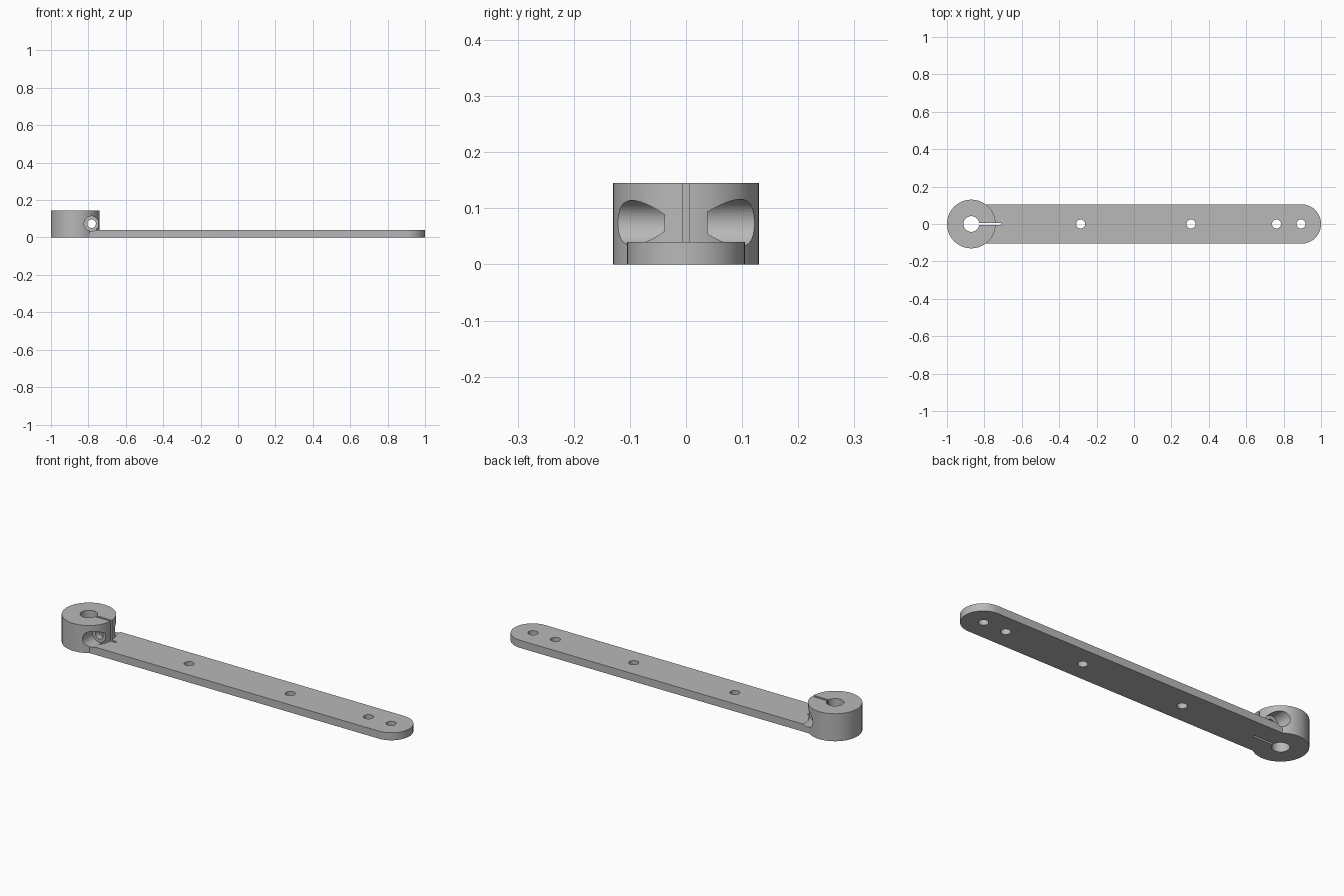
import bpy, bmesh, math
from mathutils import Matrix, Vector

if "Cube" in bpy.data.objects:
    bpy.data.objects.remove(bpy.data.objects["Cube"])

HUB_X, HUB_H = -0.87, 0.145
ARM_W, ARM_H = 0.105, 0.04
SCREW_X, SCREW_Z = -0.783, 0.074

grey = bpy.data.materials.new("light grey metal")
grey.diffuse_color = (0.48, 0.48, 0.48, 1)
grey.use_nodes = True
grey.node_tree.nodes["Principled BSDF"].inputs["Base Color"].default_value = grey.diffuse_color


def add_object(name, bm):
    bmesh.ops.recalc_face_normals(bm, faces=bm.faces)
    mesh = bpy.data.meshes.new(name)
    bm.to_mesh(mesh)
    bm.free()
    mesh.materials.append(grey)
    obj = bpy.data.objects.new(name, mesh)
    bpy.context.collection.objects.link(obj)
    return obj


def cylinder(name, start, end, radius, sides=64):
    start, end = Vector(start), Vector(end)
    axis = end - start
    turn = axis.to_track_quat('Z', 'Y').to_matrix().to_4x4()
    bm = bmesh.new()
    bmesh.ops.create_cone(bm, cap_ends=True, segments=sides, radius1=radius,
                          radius2=radius, depth=axis.length,
                          matrix=Matrix.Translation((start + end) / 2) @ turn)
    return add_object(name, bm)


def box(name, low, high):
    low, high = Vector(low), Vector(high)
    bm = bmesh.new()
    bmesh.ops.create_cube(bm, size=1, matrix=Matrix.Translation((low + high) / 2)
                          @ Matrix.Diagonal((*(high - low), 1)))
    return add_object(name, bm)


def combine(target, tool, operation):
    mod = target.modifiers.new("boolean", 'BOOLEAN')
    mod.operation, mod.solver, mod.object = operation, 'EXACT', tool
    bpy.context.view_layer.objects.active = target
    bpy.ops.object.modifier_apply(modifier=mod.name)
    bpy.data.objects.remove(tool)


# Flat arm with a rounded far end, starting inside the hub
profile = [(HUB_X, ARM_W), (HUB_X, -ARM_W)]
for i in range(33):
    a = -math.pi / 2 + math.pi * i / 32
    profile.append((1 - ARM_W + ARM_W * math.cos(a), ARM_W * math.sin(a)))
bm = bmesh.new()
face = bm.faces.new([bm.verts.new((x, y, 0)) for x, y in profile])
ext = bmesh.ops.extrude_face_region(bm, geom=[face])
bmesh.ops.translate(bm, vec=(0, 0, ARM_H),
                    verts=[g for g in ext["geom"] if isinstance(g, bmesh.types.BMVert)])
arm = add_object("arm", bm)

# Clamp hub joined with the arm
lever = cylinder("clamp_lever", (HUB_X, 0, 0), (HUB_X, 0, HUB_H), 0.13, 96)
combine(lever, arm, 'UNION')

# Shaft bore and mounting holes
for x, r in ((HUB_X, 0.042), (-0.285, 0.024), (0.305, 0.024),
             (0.762, 0.024), (0.893, 0.024)):
    combine(lever, cylinder("hole_cutter", (x, 0, -0.1), (x, 0, 0.3), r, 48), 'DIFFERENCE')

# Clamp slit running from the bore into the arm
combine(lever, box("slit_cutter", (HUB_X, -0.006, -0.1), (-0.711, 0.006, 0.3)), 'DIFFERENCE')

# Cross screw hole with a recess on each side
combine(lever, cylinder("screw_cutter", (SCREW_X, -0.3, SCREW_Z),
                        (SCREW_X, 0.3, SCREW_Z), 0.023, 48), 'DIFFERENCE')
for side, r in ((-1, 0.04), (1, 0.042)):
    combine(lever, cylinder("recess_cutter", (SCREW_X, side * 0.038, SCREW_Z),
                            (SCREW_X, side * 0.3, SCREW_Z), r), 'DIFFERENCE')

# Smooth round walls, sharp rims
bpy.ops.object.select_all(action='DESELECT')
lever.select_set(True)
bpy.context.view_layer.objects.active = lever
bpy.ops.object.shade_smooth_by_angle(angle=math.radians(30))
